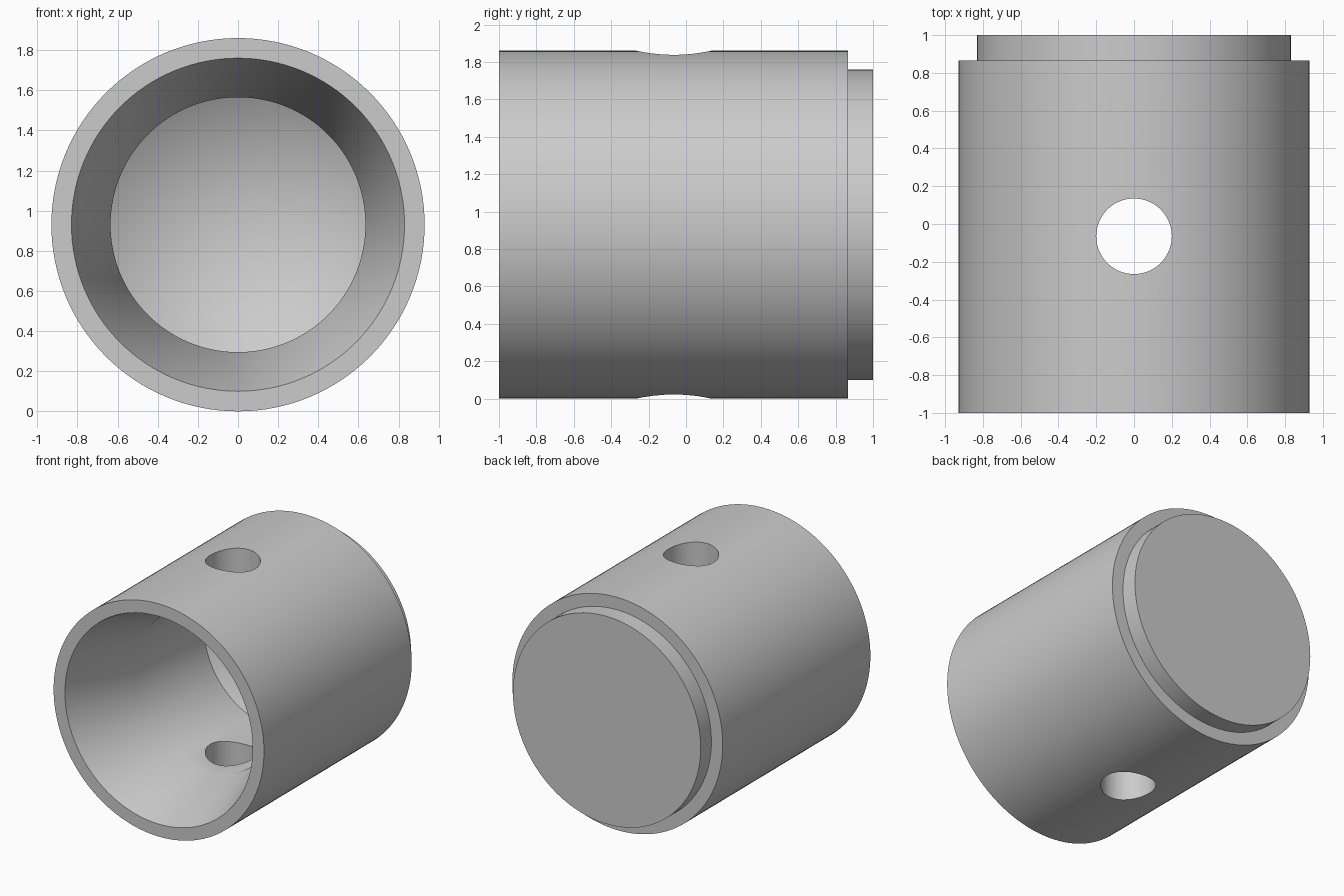
import bpy
import bmesh
from math import radians, tau
from mathutils import Matrix, Vector

cube = bpy.data.objects.get("Cube")
if cube:
    bpy.data.objects.remove(cube, do_unlink=True)

SEGMENTS = 128
AXIS_Z = 0.93

steel = bpy.data.materials.new("plain grey")
steel.use_nodes = True
GREY = (0.6, 0.6, 0.6, 1.0)
steel.diffuse_color = GREY
steel.node_tree.nodes["Principled BSDF"].inputs["Base Color"].default_value = GREY


def finish(name, bm):
    mesh = bpy.data.meshes.new(name)
    bm.to_mesh(mesh)
    bm.free()
    mesh.materials.append(steel)
    obj = bpy.data.objects.new(name, mesh)
    bpy.context.collection.objects.link(obj)
    return obj


def lathe(name, profile):
    """Revolve (radius, y) points about the horizontal axis."""
    bm = bmesh.new()
    verts = [bm.verts.new((r, y, AXIS_Z)) for r, y in profile]
    edges = [bm.edges.new(pair) for pair in zip(verts, verts[1:])]
    bmesh.ops.spin(bm, geom=verts + edges, cent=(0, 0, AXIS_Z), axis=(0, 1, 0),
                   angle=tau, steps=SEGMENTS, use_duplicate=False)
    bmesh.ops.remove_doubles(bm, verts=bm.verts, dist=0.0001)
    bmesh.ops.recalc_face_normals(bm, faces=bm.faces)
    return finish(name, bm)


# Body: stepped closed back, outer wall, tapered mouth, bore and drilled cone end
body = lathe("sleeve_body", [
    (0, 1), (0.83, 1), (0.83, 0.865), (0.93, 0.865),
    (0.93, -1), (0.83, -1), (0.635, -0.4), (0.635, 0.48), (0, 0.86),
])

# Vertical pin hole through both walls
bm = bmesh.new()
bmesh.ops.create_cone(bm, cap_ends=True, segments=64, radius1=0.2, radius2=0.2, depth=3,
                      matrix=Matrix.Translation(Vector((0, -0.065, AXIS_Z))))
cutter = finish("pin_hole_cutter", bm)
cutter.hide_render = True

hole = body.modifiers.new("pin_hole", 'BOOLEAN')
hole.operation = 'DIFFERENCE'
hole.solver = 'EXACT'
hole.object = cutter

bpy.ops.object.select_all(action='DESELECT')
body.select_set(True)
bpy.context.view_layer.objects.active = body
bpy.ops.object.modifier_apply(modifier=hole.name)
bpy.data.objects.remove(cutter, do_unlink=True)
bpy.ops.object.shade_smooth_by_angle(angle=radians(30))
